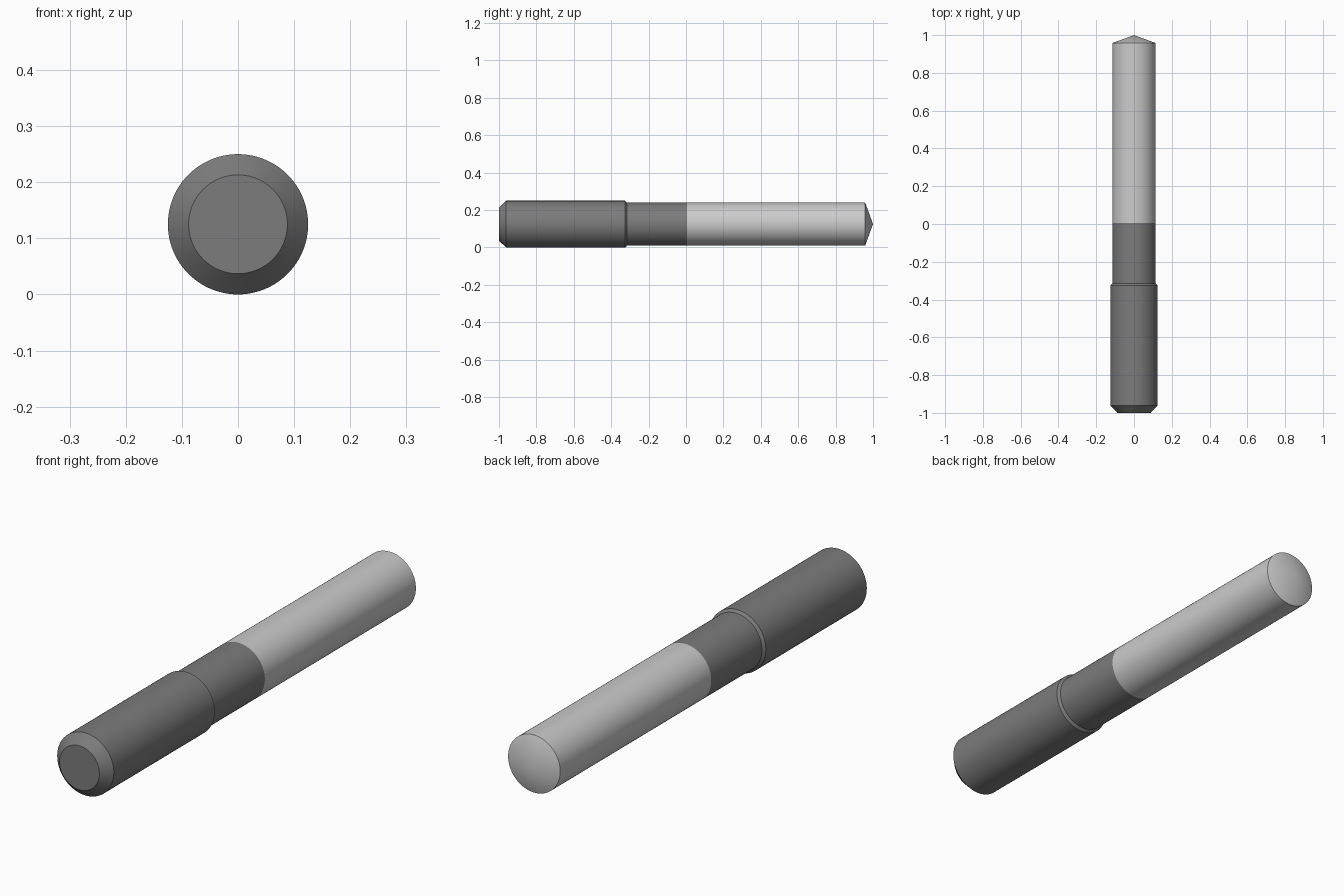
import bpy, bmesh, math

if "Cube" in bpy.data.objects:
    bpy.data.objects.remove(bpy.data.objects["Cube"])

CENTRE_Z = 0.125
SIDES = 96


def lathe(name, profile, colour):
    """Spin (radius, y) points around the long y axis into a closed solid."""
    bm = bmesh.new()
    verts = [bm.verts.new((r, y, 0)) for r, y in profile]
    edges = [bm.edges.new(pair) for pair in zip(verts, verts[1:])]
    bmesh.ops.spin(bm, geom=verts + edges, cent=(0, 0, 0), axis=(0, 1, 0),
                   angle=math.tau, steps=SIDES, use_duplicate=False)
    bmesh.ops.remove_doubles(bm, verts=bm.verts, dist=1e-5)
    bmesh.ops.recalc_face_normals(bm, faces=bm.faces)
    mesh = bpy.data.meshes.new(name)
    bm.to_mesh(mesh)
    bm.free()
    obj = bpy.data.objects.new(name, mesh)
    obj.location.z = CENTRE_Z
    bpy.context.collection.objects.link(obj)
    mat = bpy.data.materials.new(name + "_grey")
    mat.diffuse_color = (*colour, 1)
    mat.use_nodes = True
    mat.node_tree.nodes["Principled BSDF"].inputs["Base Color"].default_value = mat.diffuse_color
    mesh.materials.append(mat)
    bpy.ops.object.select_all(action='DESELECT')
    obj.select_set(True)
    bpy.context.view_layer.objects.active = obj
    bpy.ops.object.shade_smooth_by_angle(angle=math.radians(15))
    return obj


# Dark shank: chamfered butt, thick grip, small bevelled step, slimmer neck
lathe("shank", [(0, -1), (0.088, -1), (0.125, -0.962), (0.125, -0.325),
                (0.115, -0.315), (0.115, 0.005), (0, 0.005)],
      (0.2, 0.2, 0.2))

# Light rod with a shallow conical point
lathe("pointed_rod", [(0, 0.005), (0.115, 0.005), (0.115, 0.958), (0, 1)],
      (0.6, 0.6, 0.6))
